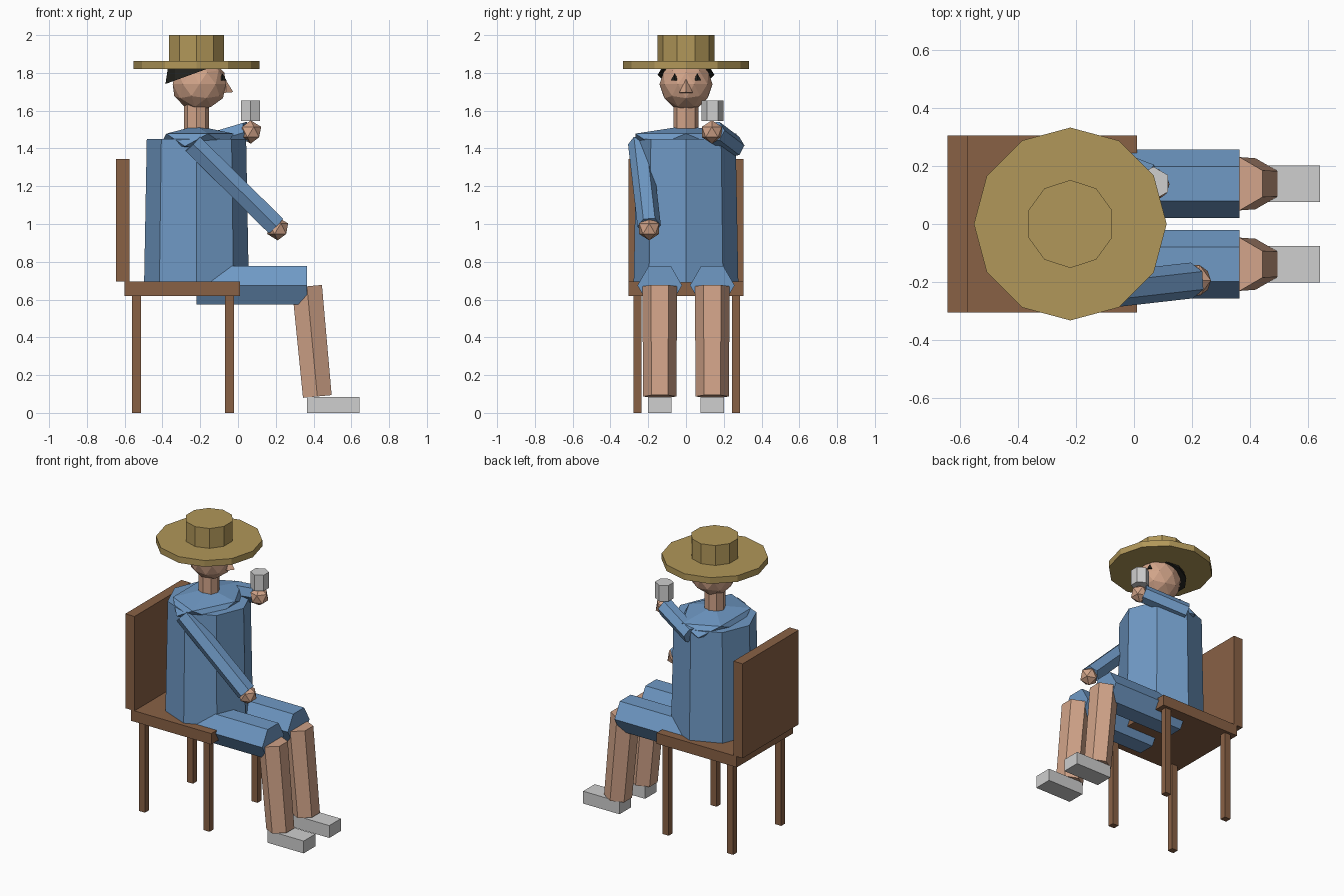
import bpy
import bmesh
from math import cos, sin, tau, radians
from mathutils import Vector, Matrix

cube = bpy.data.objects.get("Cube")
if cube:
    bpy.data.objects.remove(cube, do_unlink=True)


def material(name, rgb):
    m = bpy.data.materials.new(name)
    m.use_nodes = True
    colour = (*rgb, 1)
    m.diffuse_color = colour
    m.node_tree.nodes["Principled BSDF"].inputs["Base Color"].default_value = colour
    return m


BLUE = material("blue cloth", (0.16, 0.32, 0.56))
SKIN = material("skin", (0.64, 0.37, 0.25))
STRAW = material("straw", (0.44, 0.31, 0.10))
WOOD = material("brown wood", (0.25, 0.12, 0.06))
GREY = material("light grey", (0.62, 0.62, 0.62))
DARK = material("dark hair", (0.015, 0.015, 0.012))


def finish(name, bm, mat):
    bmesh.ops.recalc_face_normals(bm, faces=bm.faces)
    mesh = bpy.data.meshes.new(name)
    bm.to_mesh(mesh)
    bm.free()
    mesh.materials.append(mat)
    ob = bpy.data.objects.new(name, mesh)
    bpy.context.collection.objects.link(ob)
    return ob


def box(name, mat, low, high):
    low, high = Vector(low), Vector(high)
    bm = bmesh.new()
    bmesh.ops.create_cube(bm, size=1, matrix=Matrix.Translation((low + high) / 2)
                          @ Matrix.Diagonal((*(high - low), 1)))
    return finish(name, bm, mat)


def prism(name, mat, start, end, r1, r2, sides):
    """Tapered prism between two points, with one corner toward y."""
    start, end = Vector(start), Vector(end)
    axis = (end - start).normalized()
    across = Vector((0, 1, 0))
    across = (across - axis * across.dot(axis)).normalized()
    other = axis.cross(across)
    bm = bmesh.new()

    def ring(centre, r):
        return [bm.verts.new(centre + r * (across * cos(tau * i / sides)
                                           + other * sin(tau * i / sides)))
                for i in range(sides)]
    a = ring(start, r1)
    bm.faces.new(a)
    if r2:
        b = ring(end, r2)
        bm.faces.new(b)
        for i in range(sides):
            j = (i + 1) % sides
            bm.faces.new((a[i], a[j], b[j], b[i]))
    else:
        tip = bm.verts.new(end)
        for i in range(sides):
            bm.faces.new((a[i], a[(i + 1) % sides], tip))
    return finish(name, bm, mat)


def ball(name, mat, centre, radii, detail):
    bm = bmesh.new()
    bmesh.ops.create_icosphere(bm, subdivisions=detail, radius=1,
                               matrix=Matrix.Translation(centre) @ Matrix.Diagonal((*radii, 1)))
    return finish(name, bm, mat)


# Chair
box("seat", WOOD, (-0.60, -0.305, 0.62), (0.01, 0.305, 0.695))
box("chair_back", WOOD, (-0.645, -0.305, 0.695), (-0.575, 0.305, 1.345))
for end, x in (("rear", -0.537), ("front", -0.045)):
    for side, y in (("right", -0.257), ("left", 0.265)):
        box(f"{end}_{side}_chair_leg", WOOD,
            (x - 0.023, y - 0.021, 0), (x + 0.023, y + 0.021, 0.62))

# Torso, shoulders, neck and head
BODY = -0.22
prism("torso", BLUE, (BODY, 0, 0.69), (BODY, 0, 1.45), 0.277, 0.263, 8)
ball("shoulders", BLUE, (BODY, 0, 1.445), (0.22, 0.315, 0.075), 1)
prism("neck", SKIN, (BODY, 0, 1.48), (BODY, 0, 1.66), 0.066, 0.066, 8)
ball("head", SKIN, (-0.205, 0, 1.74), (0.148, 0.14, 0.14), 2)

# Hair cap, tilted back
tilt = radians(20)
up = Vector((-sin(tilt), 0, cos(tilt)))
base = Vector((-0.25, 0, 1.79))
prism("hair", DARK, base, base + 0.07 * up, 0.15, 0.11, 10)

# Face
prism("nose", SKIN, (-0.062, 0, 1.695), (-0.068, 0, 1.768), 0.037, 0, 4)
for side, y in (("right", -0.06), ("left", 0.06)):
    prism(f"{side}_eye", DARK, (-0.082, y, 1.76), (-0.082, y, 1.797), 0.021, 0, 4)

# Hat
prism("hat_brim", STRAW, (BODY, 0, 1.82), (BODY, 0, 1.863), 0.333, 0.333, 12)
prism("hat_crown", STRAW, (BODY, 0, 1.863), (BODY, 0, 2.0), 0.152, 0.152, 10)

# Arms, hands and cup
arms = (("right", (-0.24, -0.245, 1.425), (0.20, -0.195, 0.99), (0.21, -0.195, 0.975), 0.062),
        ("left", (-0.22, 0.255, 1.41), (0.05, 0.15, 1.49), (0.067, 0.137, 1.487), 0.058))
for side, shoulder, wrist, hand, r in arms:
    prism(f"{side}_arm", BLUE, shoulder, wrist, r, r, 6)
    ball(f"{side}_hand", SKIN, hand, (0.062,) * 3, 1)
prism("cup", GREY, (0.067, 0.14, 1.545), (0.067, 0.14, 1.655), 0.058, 0.058, 6)

# Legs and shoes
for side, y in (("right", -0.139), ("left", 0.139)):
    prism(f"{side}_thigh", BLUE, (BODY, y, 0.675), (0.365, y, 0.675), 0.118, 0.118, 6)
    prism(f"{side}_shin", SKIN, (0.365, y, 0.67), (0.42, y, 0.087), 0.092, 0.088, 6)
    box(f"{side}_shoe", GREY, (0.365, y - 0.063, 0), (0.642, y + 0.063, 0.085))
